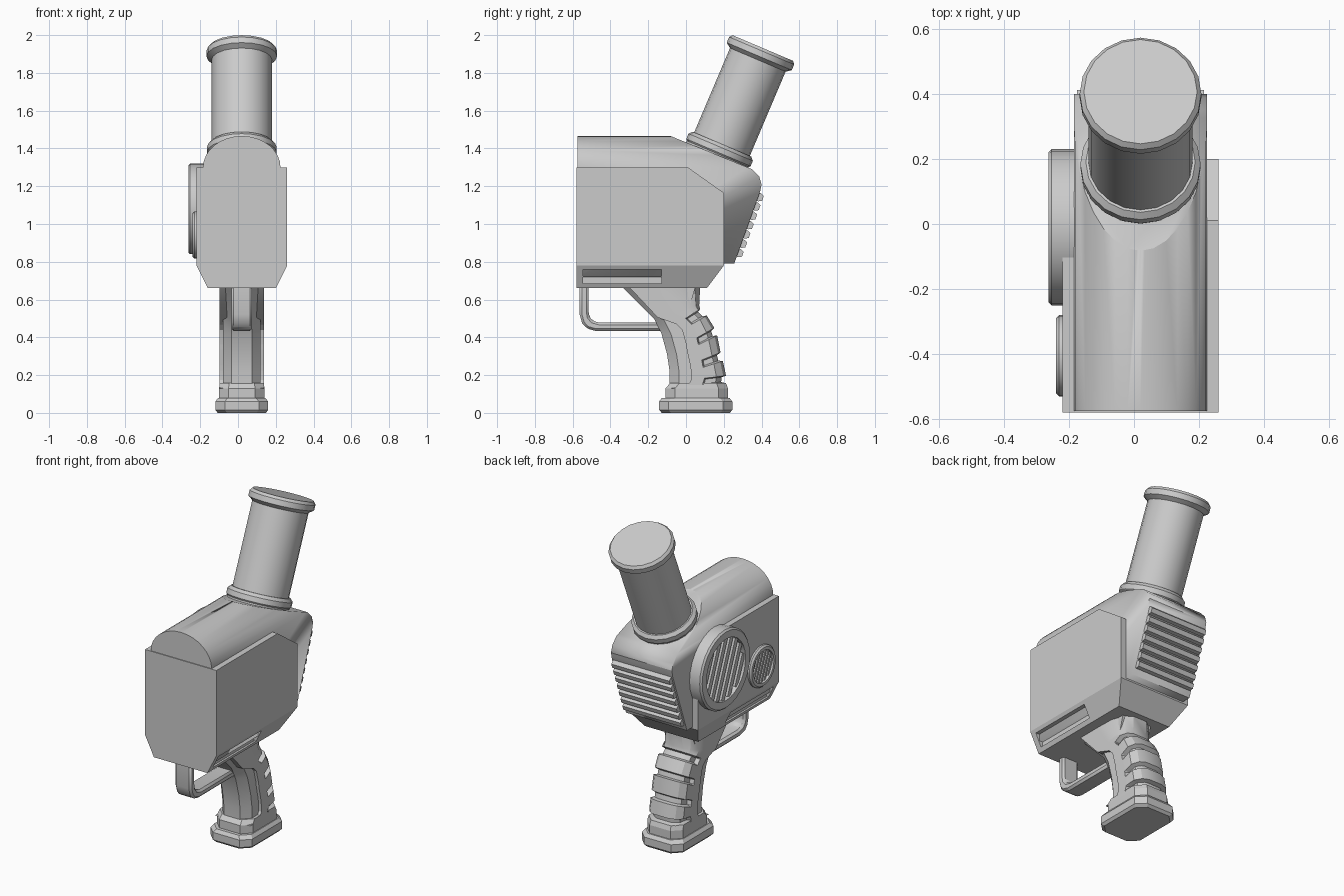
import bpy, bmesh, math
from mathutils import Matrix, Vector

if "Cube" in bpy.data.objects:
    bpy.data.objects.remove(bpy.data.objects["Cube"])

CX = 0.02  # centre line of the body
grey = bpy.data.materials.new("grey")
grey.diffuse_color = (0.6, 0.6, 0.6, 1)
grey.use_nodes = True
grey.node_tree.nodes["Principled BSDF"].inputs["Base Color"].default_value = grey.diffuse_color


def loft(name, rings, matrix=None, smooth=True):
    """Bridge a list of equal-length point rings and cap both ends."""
    bm = bmesh.new()
    vs = [[bm.verts.new(p) for p in ring] for ring in rings]
    n = len(rings[0])
    for a, b in zip(vs, vs[1:]):
        for i in range(n):
            j = (i + 1) % n
            bm.faces.new((a[i], a[j], b[j], b[i]))
    bm.faces.new(vs[0][::-1])
    bm.faces.new(vs[-1])
    bmesh.ops.recalc_face_normals(bm, faces=bm.faces)
    me = bpy.data.meshes.new(name)
    bm.to_mesh(me)
    bm.free()
    ob = bpy.data.objects.new(name, me)
    bpy.context.collection.objects.link(ob)
    me.materials.append(grey)
    if matrix:
        me.transform(matrix)
    if smooth:
        select(ob)
        bpy.ops.object.shade_smooth_by_angle(angle=math.radians(28))
    return ob


def select(ob):
    bpy.ops.object.select_all(action='DESELECT')
    ob.select_set(True)
    bpy.context.view_layer.objects.active = ob


def prism_x(name, pts, x0, x1, smooth=True):
    """Side profile (y, z) extruded across x."""
    return loft(name, [[(x, y, z) for y, z in pts] for x in (x0, x1)], smooth=smooth)


def lathe(name, profile, n, matrix):
    return loft(name, [[(r * math.cos(2 * math.pi * i / n), r * math.sin(2 * math.pi * i / n), h)
                        for i in range(n)] for r, h in profile], matrix)


def boolean(ob, cutter, op):
    m = ob.modifiers.new("cut", 'BOOLEAN')
    m.operation, m.object, m.solver = op, cutter, 'EXACT'
    select(ob)
    bpy.ops.object.modifier_apply(modifier=m.name)
    bpy.data.objects.remove(cutter)


def box(name, x, y, z):
    return prism_x(name, [(y[0], z[0]), (y[1], z[0]), (y[1], z[1]), (y[0], z[1])], *x, smooth=False)


# Core: arched section trimmed by the side profile
arch = [(CX - 0.205, 0.7), (CX + 0.205, 0.7)]
arch += [(CX + 0.205 * math.cos(math.pi * i / 16), 1.3 + 0.166 * math.sin(math.pi * i / 16)) for i in range(17)]
core = loft("core_housing", [[(x, y, z) for x, z in arch] for y in (-0.575, 0.5)])
side = prism_x("trim", [(-0.6, 0.72), (0.15, 0.72), (0.2, 0.79), (0.255, 0.79), (0.392, 1.17), (0.4, 1.21),
                        (0.388, 1.25), (0.35, 1.29), (-0.08, 1.465), (-0.08, 1.6), (-0.6, 1.6)], -0.4, 0.4)
boolean(core, side, 'INTERSECT')

# Wide side armour and the tapered underside
prism_x("side_armour", [(-0.58, 0.78), (0.2, 0.78), (0.2, 1.165), (0.01, 1.3), (-0.58, 1.3)],
        CX - 0.24, CX + 0.24, smooth=False)


def rect(hw, y0, y1, z):
    return [(CX - hw, y0, z), (CX + hw, y0, z), (CX + hw, y1, z), (CX - hw, y1, z)]


under = loft("underside", [rect(0.18, -0.58, 0.11, 0.66), rect(0.24, -0.58, 0.2, 0.78)], smooth=False)
for s in (-1, 1):
    xs = sorted((CX + s * 0.18, CX + s * 0.3))
    boolean(under, box("slot", xs, (-0.545, -0.13), (0.685, 0.76)), 'DIFFERENCE')

# Rear cooling ribs along the sloping back
a, b = Vector((0.268, 0.825)), Vector((0.392, 1.17))
d = (b - a).normalized()
out = Vector((d.y, -d.x))
step = (b - a).length / 7
for i in range(7):
    c = a + d * step * (i + 0.5)
    pts = [c + d * u * step + out * v for u, v in
           ((-0.46, -0.03), (-0.46, 0.008), (-0.28, 0.026), (0.24, 0.026), (0.4, 0.008), (0.4, -0.03))]
    prism_x("rear_rib", [tuple(p) for p in pts], CX - 0.195, CX + 0.195, smooth=False)

# Tilted barrel with collar and muzzle ring
lathe("barrel", [(0.178, -0.03), (0.178, 0.012), (0.185, 0.02), (0.185, 0.05), (0.168, 0.068), (0.16, 0.068),
                 (0.16, 0.553), (0.187, 0.573), (0.187, 0.605), (0.174, 0.621)], 20,
      Matrix.Translation((CX, 0.164, 1.36)) @ Matrix.Rotation(math.radians(-23), 4, 'X'))


# Round vents with slanted slats on the left side
def vent(name, y, z, r, face, slats):
    inner = r * 0.78
    h = -0.18 - face
    place = Matrix.Translation((-0.18, y, z)) @ Matrix.Rotation(-math.pi / 2, 4, 'Y')
    lathe(name, [(r, 0), (r, h - 0.01), (r - 0.01, h), (inner, h), (inner, 0.042)], 28, place)
    tilt = Matrix.Translation((0, y, z)) @ Matrix.Rotation(math.radians(22), 4, 'X')
    w = 2 * inner / slats
    for i in range(slats):
        u = -inner + w * (i + 0.5)
        half = math.sqrt(inner ** 2 - u ** 2)
        slat = box(name + "_slat", (face + 0.01, -0.2), (u - w * 0.28, u + w * 0.28), (-half, half))
        slat.data.transform(tilt)


vent("large_vent", -0.01, 1.08, 0.24, -0.263, 7)
vent("small_vent", -0.405, 0.942, 0.125, -0.24, 7)

# Trigger guard
outer = [(-0.563, 0.68), (-0.563, 0.52), (-0.55, 0.475), (-0.525, 0.447), (-0.48, 0.434), (-0.1, 0.434)]
inner = [(-0.1, 0.478), (-0.46, 0.478), (-0.495, 0.488), (-0.512, 0.51), (-0.516, 0.54), (-0.516, 0.68)]
guard = prism_x("trigger_guard", outer + inner, CX - 0.055, CX + 0.055)
bev = guard.modifiers.new("bevel", 'BEVEL')
bev.width, bev.segments = 0.012, 1

# Grip front: narrower chamfered strip
front = [(-0.335, 0.665, 0.05), (-0.17, 0.5, 0.0), (-0.13, 0.42, 0.03), (-0.1, 0.31, 0.06),
         (-0.087, 0.22, 0.07), (-0.087, 0.12, 0.07)]
loft("grip_front", [[(CX + x, y, z) for x, y in ((-0.1, yb), (-0.1, yf + 0.05), (-0.055, yf), (0.055, yf),
                                                 (0.1, yf + 0.05), (0.1, yb))] for yf, z, yb in front])

# Grip back: lofted between contour and back points, with finger grooves
pairs = [((-0.30, 0.665), (0.075, 0.665)), ((-0.15, 0.505), (0.07, 0.57)),
         ((-0.05, 0.47), (0.075, 0.55)), ((-0.02, 0.44), (0.11, 0.515)),
         ((0.0, 0.365), (0.15, 0.45)), ((0.005, 0.33), (0.165, 0.41)),
         ((0.022, 0.255), (0.183, 0.32)), ((0.027, 0.22), (0.195, 0.275)),
         ((0.028, 0.175), (0.212, 0.197)), ((0.01, 0.145), (0.212, 0.157)),
         ((-0.08, 0.13), (0.21, 0.13))]


def grip_ring(c, b, cut):
    c, b = Vector(c), Vector(b)
    half = [(0, 0.118), (0.38, 0.118), (0.42, 0.118 - cut), (0.72, 0.115 - cut),
            (0.92 - cut * 3, 0.085 - cut), (1 - cut * 5, 0.045)]
    pts = [(c.lerp(b, s), w) for s, w in half]
    ring = [(CX + w, p.x, p.y) for p, w in pts]
    return ring + [(CX - w, p.x, p.y) for p, w in reversed(pts)]


rings = [grip_ring(*pairs[0], 0), grip_ring(*pairs[1], 0)]
for top, bottom in zip(pairs[2:10:2], pairs[3:10:2]):
    def between(t):
        return [Vector(p).lerp(Vector(q), t) for p, q in zip(top, bottom)]
    rings += [grip_ring(*between(t), cut) for t, cut in ((0, 0), (0.15, 0.026), (0.8, 0.026), (1, 0))]
rings.append(grip_ring(*pairs[10], 0))
loft("grip_back", rings)


# Grip foot: chamfered octagonal neck and base
def octagon(hw, y0, y1, z, c=0.05):
    return [(CX + x, y, z) for x, y in ((-hw + c, y0), (hw - c, y0), (hw, y0 + c), (hw, y1 - c),
                                        (hw - c, y1), (-hw + c, y1), (-hw, y1 - c), (-hw, y0 + c))]


loft("grip_neck", [octagon(0.12, -0.108, 0.222, 0.05), octagon(0.12, -0.108, 0.222, 0.13),
                   octagon(0.117, -0.085, 0.212, 0.157)], smooth=False)
loft("grip_base", [octagon(0.127, -0.128, 0.232, 0), octagon(0.14, -0.142, 0.245, 0.015),
                   octagon(0.14, -0.142, 0.245, 0.06), octagon(0.125, -0.128, 0.23, 0.08)], smooth=False)
